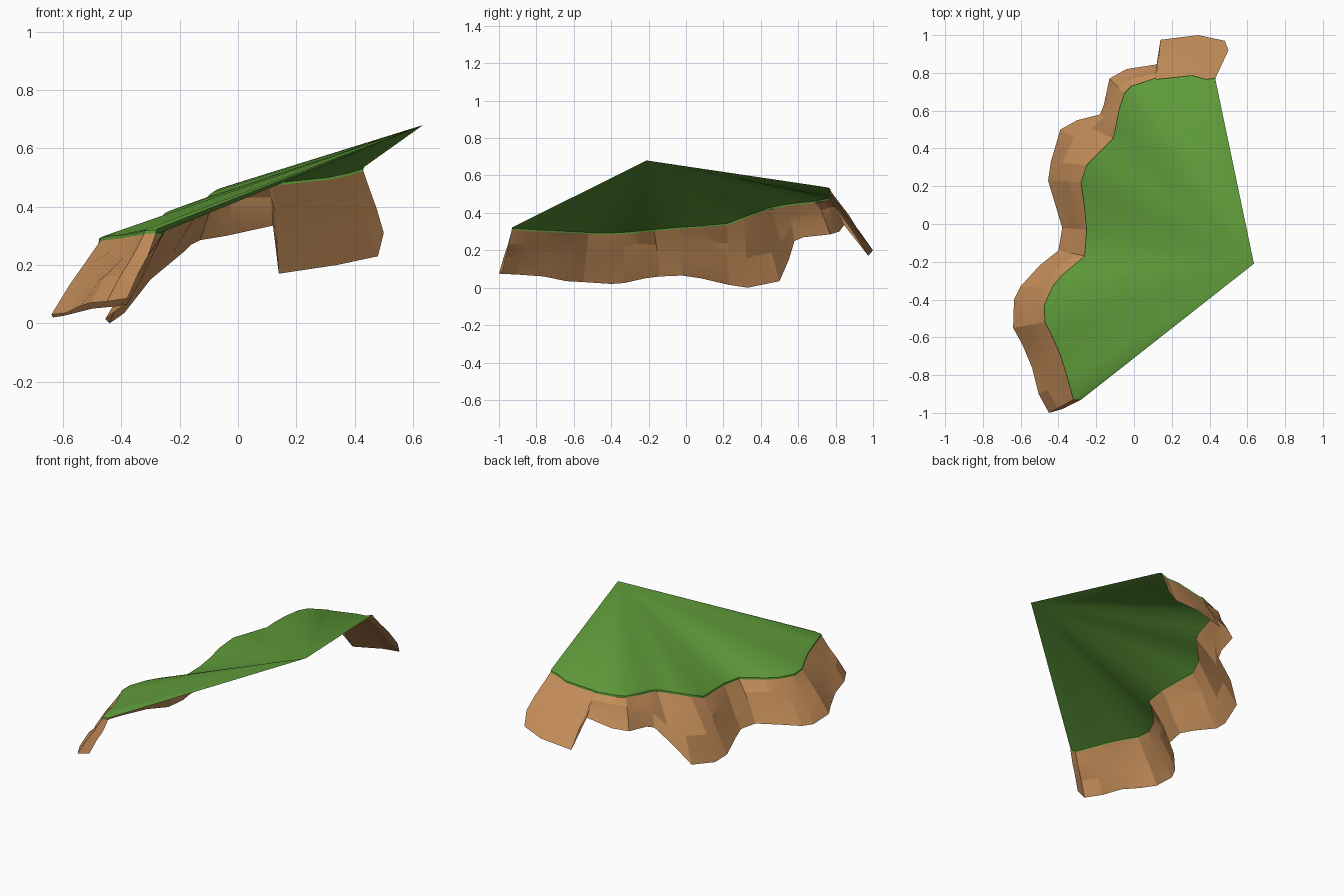
import bpy, math, random
from mathutils import Vector

if "Cube" in bpy.data.objects:
    bpy.data.objects.remove(bpy.data.objects["Cube"])

random.seed(4)

# Upper cliff edge and matching foot of the cliff, one point per rock column
RIM = [(-.28,-.93,.312), (-.32,-.93,.31), (-.35,-.82,.303), (-.39,-.69,.296),
       (-.44,-.58,.291), (-.47,-.52,.286), (-.475,-.43,.283), (-.43,-.33,.288),
       (-.38,-.27,.293), (-.26,-.17,.303), (-.25,-.03,.315), (-.26,.08,.322),
       (-.28,.22,.335), (-.25,.31,.37), (-.18,.38,.395), (-.11,.45,.42),
       (-.095,.52,.435), (-.08,.60,.445), (-.05,.69,.455), (-.01,.73,.463),
       (.11,.77,.472), (.12,.765,.472), (.31,.785,.492), (.38,.765,.507), (.43,.77,.522)]
FOOT = [(-.38,-.98,.085), (-.45,-1,.075), (-.505,-.90,.07), (-.54,-.76,.06),
        (-.59,-.64,.035), (-.64,-.55,.03), (-.635,-.40,.02), (-.60,-.33,.025),
        (-.50,-.22,.05), (-.40,-.14,.06), (-.38,-.02,.065), (-.41,.08,.05),
        (-.455,.23,.015), (-.44,.33,0), (-.39,.50,.035), (-.30,.55,.15),
        (-.18,.58,.25), (-.16,.63,.27), (-.13,.77,.285), (-.04,.82,.30),
        (.12,.845,.335), (.14,.975,.17), (.34,1,.20), (.48,.97,.23), (.50,.92,.31)]
APEX = Vector((.635, -.21, .68))


def material(name, rgb):
    m = bpy.data.materials.new(name)
    m.diffuse_color = (*rgb, 1)
    m.use_nodes = True
    m.node_tree.nodes["Principled BSDF"].inputs["Base Color"].default_value = m.diffuse_color
    return m


def mesh_object(name, verts, faces, mat):
    me = bpy.data.meshes.new(name)
    me.from_pydata(verts, [], faces)
    me.materials.append(mat)
    ob = bpy.data.objects.new(name, me)
    bpy.context.collection.objects.link(ob)
    return ob


def strip_faces(rows, n):
    return [(r*n + i, r*n + i + 1, (r+1)*n + i + 1, (r+1)*n + i)
            for r in range(rows - 1) for i in range(n - 1)]


def smooth(ob, degrees):
    bpy.ops.object.select_all(action='DESELECT')
    ob.select_set(True)
    bpy.context.view_layer.objects.active = ob
    bpy.ops.object.shade_smooth_by_angle(angle=math.radians(degrees))


grass = material("grass green", (.115, .33, .042))
rock = material("rock brown", (.58, .28, .105))
rim = [Vector(p) for p in RIM]
foot = [Vector(p) for p in FOOT]
n = len(rim)

# Rock face: rough columns between rim and foot; the last flap stays flat
levels = [0, .3, .62, 1]
verts = []
for t in levels:
    for i, (a, b) in enumerate(zip(rim, foot)):
        p = a.lerp(b, t)
        if 0 < t < 1:
            fall = b - a
            flat = Vector((fall.x, fall.y, 0))
            out = Vector((flat.x * -fall.z, flat.y * -fall.z, flat.length_squared)).normalized()
            rough = .012 if i < n - 5 else .003
            p += out * (.005 * math.sin(math.pi * t) + random.uniform(-rough, rough))
            p.z += random.uniform(-rough, rough)
        verts.append(p)
cliff = mesh_object("cliff_face", verts, strip_faces(len(levels), n), rock)
smooth(cliff, 12)

# Grass top: fan from the high corner with a small lip over the rock
top, mid, low = [], [], []
for p in rim:
    d = APEX - p
    d.z = 0
    d.normalize()
    top.append(p + d * .012 + Vector((0, 0, .014)))
    mid.append(p - d * .001 + Vector((0, 0, .008)))
    low.append(p - d * .003 - Vector((0, 0, .004)))
faces = strip_faces(3, n) + [(i + 1, i, 3 * n) for i in range(n - 1)]
grass_top = mesh_object("grass_top", top + mid + low + [APEX], faces, grass)
smooth(grass_top, 40)
